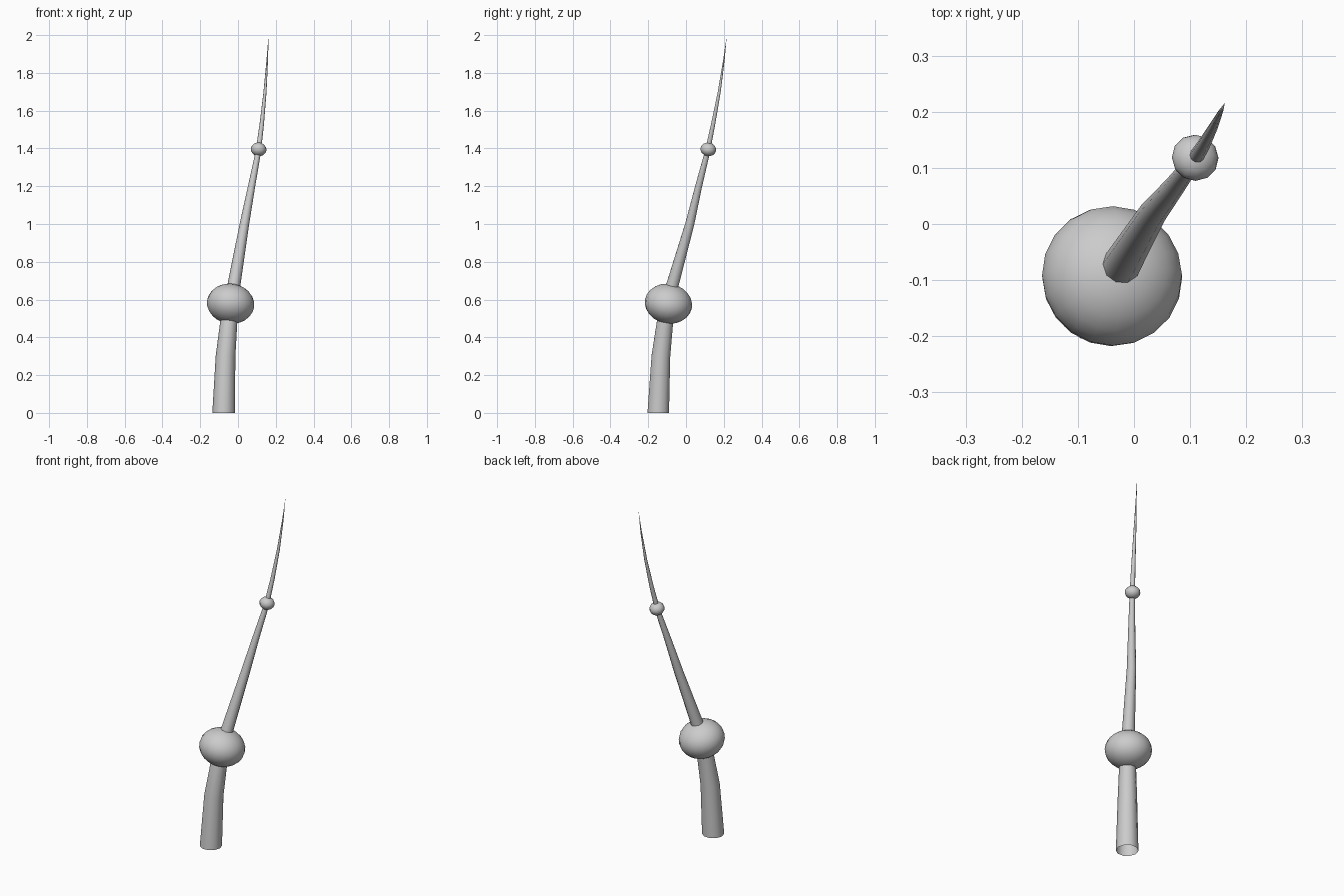
import bpy, bmesh, math
from mathutils import Vector

if "Cube" in bpy.data.objects:
    bpy.data.objects.remove(bpy.data.objects["Cube"])

# Stalk centre line with radius: x, y, z, r
PATH = [
    (-0.076, -0.147, 0.00, 0.060),
    (-0.066, -0.133, 0.30, 0.052),
    (-0.048, -0.110, 0.49, 0.045),
    (-0.021, -0.071, 0.68, 0.034),
    (0.034, 0.020, 1.00, 0.025),
    (0.072, 0.067, 1.20, 0.019),
    (0.107, 0.113, 1.38, 0.0145),
    (0.126, 0.144, 1.53, 0.0115),
    (0.143, 0.176, 1.70, 0.0080),
    (0.155, 0.201, 1.87, 0.0040),
    (0.162, 0.216, 2.00, 0.0),
]
SIDES = 10


def smooth(obj):
    for p in obj.data.polygons:
        p.use_smooth = True


def build_stalk():
    pts = [Vector(p[:3]) for p in PATH]
    bm = bmesh.new()
    rings = []
    for i, p in enumerate(pts[:-1]):
        # Level base ring, then rings square to the centre line
        t = Vector((0, 0, 1)) if i == 0 else (pts[i + 1] - pts[i - 1]).normalized()
        q = Vector((0, 0, 1)).rotation_difference(t)
        r = PATH[i][3]
        rings.append([bm.verts.new(p + q @ Vector((r * math.cos(a), r * math.sin(a), 0)))
                      for a in (2 * math.pi * k / SIDES for k in range(SIDES))])
    for a, b in zip(rings, rings[1:]):
        for k in range(SIDES):
            n = (k + 1) % SIDES
            bm.faces.new((a[k], a[n], b[n], b[k]))
    # Pointed tip; the base stays open
    tip = bm.verts.new(pts[-1])
    for k in range(SIDES):
        bm.faces.new((rings[-1][k], rings[-1][(k + 1) % SIDES], tip))
    me = bpy.data.meshes.new("stalk")
    bm.to_mesh(me)
    bm.free()
    obj = bpy.data.objects.new("stalk", me)
    bpy.context.collection.objects.link(obj)
    smooth(obj)


def bead(name, loc, radius, height, axis, segments, rings):
    bpy.ops.mesh.primitive_uv_sphere_add(segments=segments, ring_count=rings,
                                         radius=1, location=loc)
    obj = bpy.context.object
    obj.name = name
    obj.scale = (radius, radius, height)
    obj.rotation_euler = Vector((0, 0, 1)).rotation_difference(Vector(axis)).to_euler()
    smooth(obj)


build_stalk()

# Flattened beads threaded on the stalk
bead("large_bead", (-0.039, -0.093, 0.578), 0.126, 0.105, (0.14, 0.20, 1), 20, 12)
bead("small_bead", (0.109, 0.118, 1.395), 0.042, 0.036, (0.14, 0.22, 1), 12, 8)
